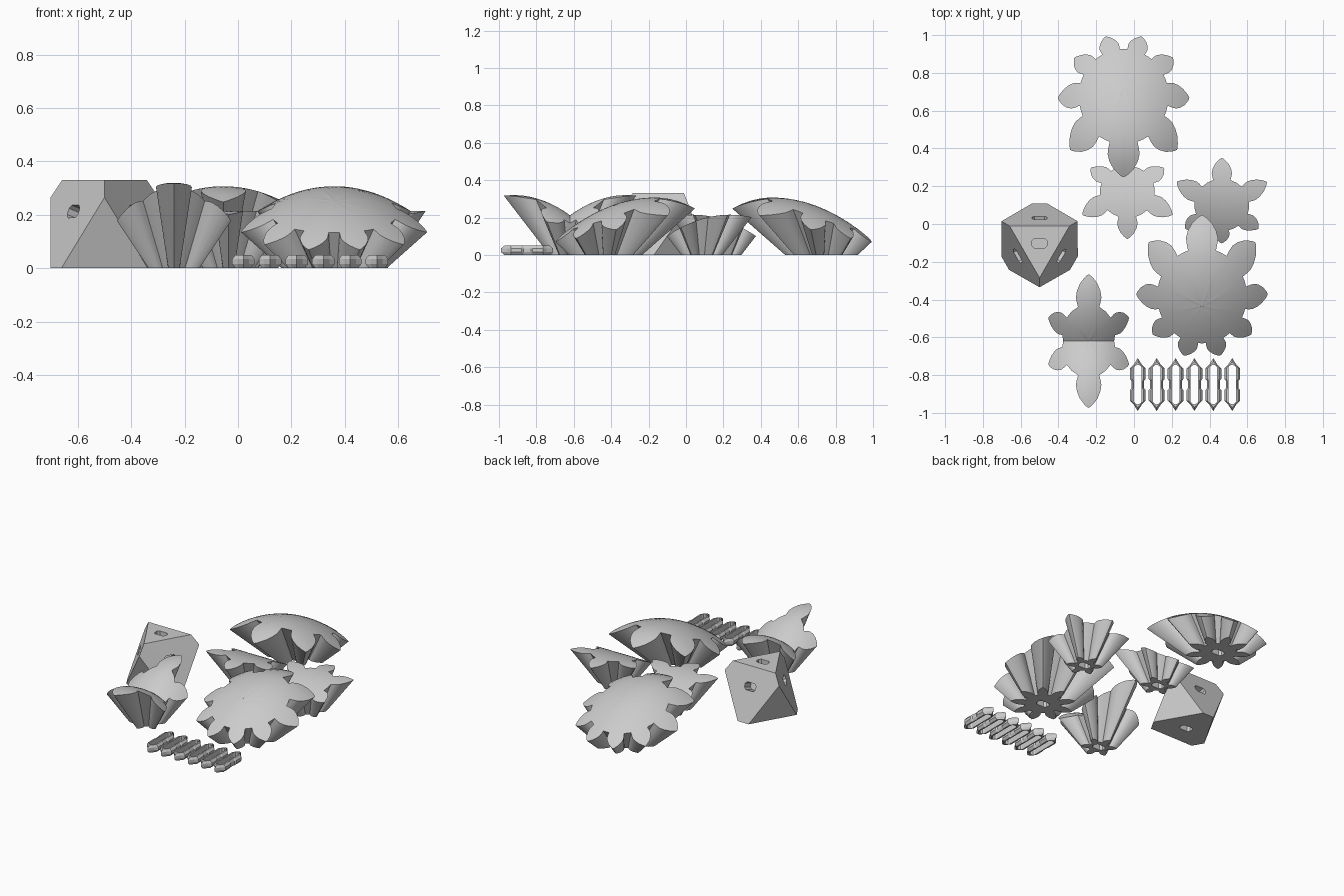
import bpy, bmesh
from math import sin, cos, pi, radians
from mathutils import Vector, Matrix

cube = bpy.data.objects.get("Cube")
if cube:
    bpy.data.objects.remove(cube, do_unlink=True)

grey = bpy.data.materials.new("plain_grey")
grey.use_nodes = True
colour = (0.6, 0.6, 0.6, 1)
grey.diffuse_color = colour
grey.node_tree.nodes["Principled BSDF"].inputs["Base Color"].default_value = colour

# Pin slot: half length, half height, clipped corner, depth
SLOT_W, SLOT_H, SLOT_C, SLOT_D = 0.04, 0.025, 0.013, 0.09


def finish(bm, name):
    mesh = bpy.data.meshes.new(name)
    bm.to_mesh(mesh)
    bm.free()
    mesh.materials.append(grey)
    obj = bpy.data.objects.new(name, mesh)
    bpy.context.collection.objects.link(obj)
    return obj


def select(obj):
    bpy.ops.object.select_all(action="DESELECT")
    obj.select_set(True)
    bpy.context.view_layer.objects.active = obj


def bridge(bm, lower, upper):
    n = len(lower)
    for i in range(n):
        j = (i + 1) % n
        bm.faces.new((lower[i], lower[j], upper[j], upper[i]))


def fan(bm, ring, centre):
    hub = bm.verts.new(centre)
    for i in range(len(ring)):
        bm.faces.new((ring[i], ring[(i + 1) % len(ring)], hub))


def cut_slot(obj, centre, n):
    """Cut one pin slot with clipped ends into a face with outward normal n."""
    w, h, c = SLOT_W, SLOT_H, SLOT_C
    outline = [(w, c - h), (w, h - c), (w - c, h), (c - w, h),
               (-w, h - c), (-w, c - h), (c - w, -h), (w - c, -h)]
    across = Vector((0, 0, 1)).cross(n)
    across = across.normalized() if across.length > 0.01 else Vector((1, 0, 0))
    up = n.cross(across)
    bm = bmesh.new()
    inner, outer = [[bm.verts.new(centre + across * a + up * b + n * d) for a, b in outline]
                    for d in (-SLOT_D, 0.02)]
    bridge(bm, inner, outer)
    bm.faces.new(outer)
    bm.faces.new(inner[::-1])
    cutter = finish(bm, "slot_cutter")
    cutter.hide_render = True
    mod = obj.modifiers.new("slot", "BOOLEAN")
    mod.operation, mod.object, mod.solver = "DIFFERENCE", cutter, "EXACT"
    select(obj)
    bpy.ops.object.modifier_apply(modifier="slot")
    bpy.data.objects.remove(cutter, do_unlink=True)


# Curved tops of the three kinds of gear
def dome_top(x, y):
    d = y + 0.27
    return 0.307 - 1.13 * x * x - (0.8 if d > 0 else 1.3) * d * d


def saddle_top(x, y):
    return 0.32 - 1.2 * (0.3 - abs(y)) ** 2 - 2.3 * x * x


def slope_top(x, y):
    return 0.215 - (y + 0.15) ** 2


# Half a petal: fraction of the half pitch, fraction of the radius
PETAL = [(0, 1), (0.09, 0.975), (0.18, 0.94), (0.36, 0.87), (0.54, 0.78),
         (0.66, 0.70), (0.69, 0.64), (0.70, 0.56)]


def slot_radius(a):
    c, s = max(abs(cos(a)), 1e-6), max(abs(sin(a)), 1e-6)
    return min(SLOT_W / c, SLOT_H / s, (SLOT_W + SLOT_H - SLOT_C) / (c + s))


def gear(name, place, turn, petals, base, flare, top, width):
    half = pi / petals
    star = []
    for i in range(petals):
        mid = -pi / 2 + 2 * half * i
        side = [(u * width, p) for u, p in PETAL]
        for u, p in [(-u, p) for u, p in side[:0:-1]] + side + [(1, 0.56)]:
            star.append((mid + u * half, p))

    # Where each flaring wall line meets the curved top
    rim = []
    for a, p in star:
        low, high = 0.0, 0.5
        for _ in range(30):
            z = (low + high) / 2
            r = (base + flare * z) * p
            if top(r * cos(a), r * sin(a)) > z:
                low = z
            else:
                high = z
        rim.append((r * cos(a), r * sin(a)))

    # Rings from the slot's end, over the foot and wall, to the top's centre
    slot = [(slot_radius(a) * cos(a), slot_radius(a) * sin(a)) for a, p in star]
    layers = [[(x, y, z) for x, y in slot] for z in (SLOT_D, 0)]
    layers.append([(base * p * cos(a), base * p * sin(a), 0) for a, p in star])
    steps = 10
    for s in range(steps, 0, -1):
        t = s / steps
        layers.append([(x * t, y * t, top(x * t, y * t)) for x, y in rim])
    bm = bmesh.new()
    rings = [[bm.verts.new(co) for co in layer] for layer in layers]
    for lower, upper in zip(rings, rings[1:]):
        bridge(bm, lower, upper)
    fan(bm, rings[0][::-1], (0, 0, SLOT_D))
    fan(bm, rings[-1], (0, 0, top(0, 0)))
    bm.transform(Matrix.Translation((*place, 0)) @ Matrix.Rotation(turn, 4, "Z"))
    select(finish(bm, name))
    bpy.ops.object.shade_smooth_by_angle(angle=radians(28))


gear("large_gear_back", (-0.055, 0.73), 0, 9, 0.2, 1.14, dome_top, 1)
gear("large_gear_front", (0.36, -0.435), pi, 9, 0.2, 1.14, dome_top, 1)
gear("small_gear_middle", (-0.035, 0.186), 0, 6, 0.11, 0.77, slope_top, 0.82)
gear("small_gear_right", (0.465, 0.085), pi, 6, 0.11, 0.77, slope_top, 0.82)
gear("saddle_gear", (-0.24, -0.62), 0, 6, 0.11, 0.77, saddle_top, 0.82)

# Eight-sided core with alternately bevelled corners
bm = bmesh.new()
core_centre = Vector((-0.5, -0.102, 0))
for k in range(3):
    for radius, z, degrees in ((0.183, 0.33, -90), (0.233, 0.265, -90),
                               (0.214, 0, 79), (0.214, 0, 101)):
        a = radians(degrees + 120 * k)
        bm.verts.new(core_centre + Vector((radius * cos(a), radius * sin(a), z)))
bmesh.ops.convex_hull(bm, input=bm.verts)
bmesh.ops.dissolve_limit(bm, angle_limit=radians(4), verts=bm.verts, edges=bm.edges)
bmesh.ops.recalc_face_normals(bm, faces=bm.faces)
core = finish(bm, "core")
middle = core_centre + Vector((0, 0, 0.165))
for sign in (1, -1):
    cut_slot(core, middle + Vector((0, 0, 0.165 * sign)), Vector((0, 0, sign)))
    for k in range(3):
        a = radians(90 * sign + 120 * k)
        n = Vector((cos(a) * 0.943, sin(a) * 0.943, sign / 3))
        cut_slot(core, middle + n * 0.165, n)

# Snap pins: slotted loops with pointed ends and a waist
OUTER = [(0, 0.14), (0.022, 0.105), (0.042, 0.085), (0.042, 0.03), (0.034, 0.02)]
INNER = [(0, 0.105), (0.014, 0.1), (0.02, 0.09), (0.02, 0.03), (0.02, 0.02)]


def loop(quarter):
    right = quarter + [(x, -y) for x, y in quarter[::-1]]
    return (right + [(-x, y) for x, y in right[-2:0:-1]])[::-1]


for i in range(6):
    bm = bmesh.new()
    outer, inner = loop(OUTER), loop(INNER)
    rings = []
    for points, z, shrink in ((outer, 0, 0.55), (outer, 0.016, 0), (outer, 0.034, 0),
                              (outer, 0.05, 0.55), (inner, 0.05, 0), (inner, 0, 0)):
        rings.append([bm.verts.new((0.02 + 0.1 * i + x + (u - x) * shrink,
                                    -0.85 + y + (v - y) * shrink, z))
                      for (x, y), (u, v) in zip(points, inner)])
    for k in range(6):
        bridge(bm, rings[k], rings[(k + 1) % 6])
    finish(bm, "pin_%d" % (i + 1))
